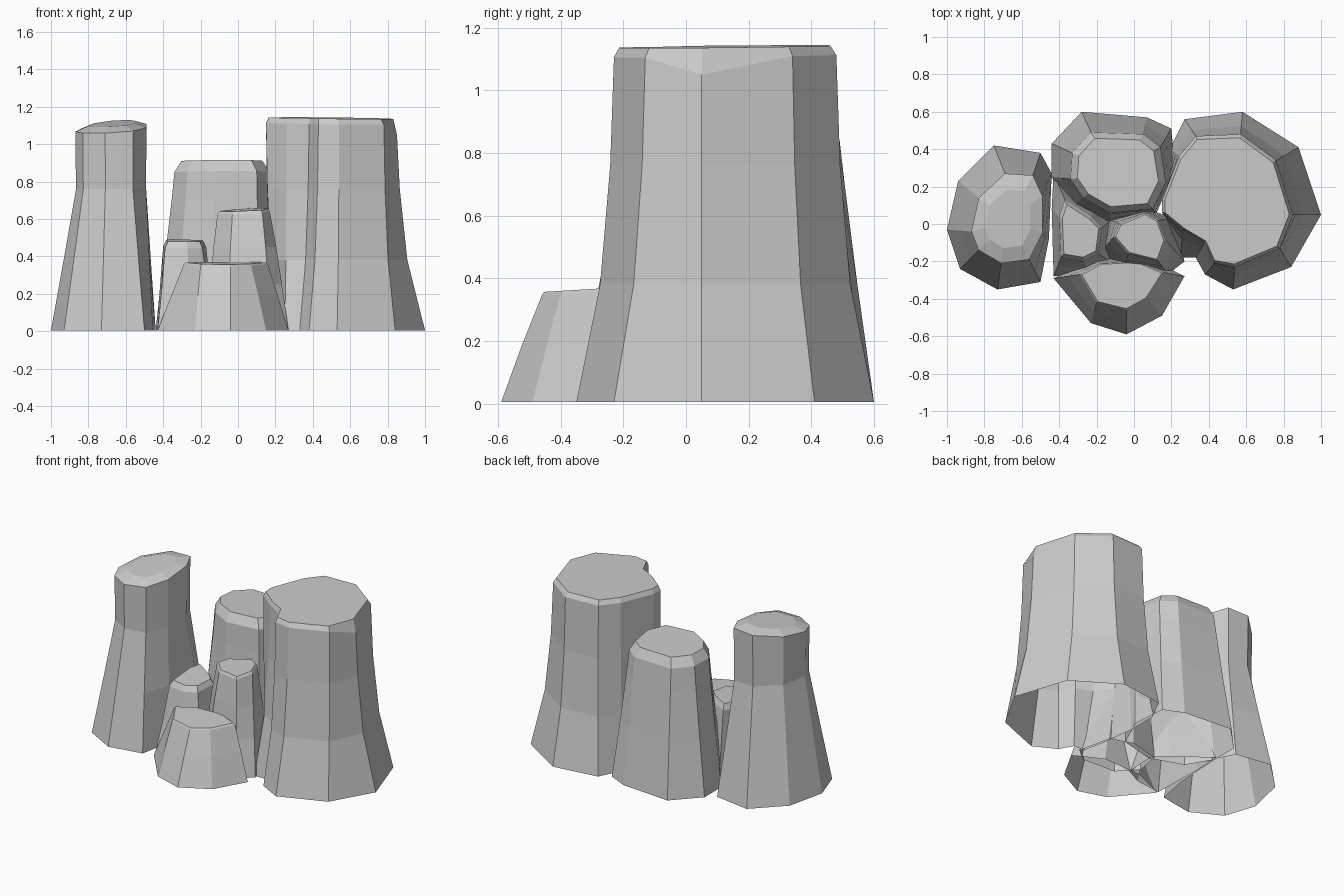
import bpy
import bmesh


def rock_column(name, foot, rim, rim_z, top_z, levels, inset=0.85, tilt=(0, 0), dips=None):
    """Loft an open-bottomed faceted rock from foot outline to rim, then cap it.
    levels = (height, blend from foot to rim); tilt = cap slope in x and y."""
    dips = dips or {}
    n = len(foot)
    cx = sum(p[0] for p in rim) / n
    cy = sum(p[1] for p in rim) / n

    def slope(x, y):
        return tilt[0] * (x - cx) + tilt[1] * (y - cy)

    bm = bmesh.new()
    rings = []
    # side rings
    for z, t in [(0.005, 0)] + levels:
        rings.append([bm.verts.new((a[0] + (b[0] - a[0]) * t,
                                    a[1] + (b[1] - a[1]) * t, z))
                      for a, b in zip(foot, rim)])
    # rim and chamfered top
    rings.append([bm.verts.new((x, y, dips.get(i, rim_z + slope(x, y))))
                  for i, (x, y) in enumerate(rim)])
    top = []
    for x, y in rim:
        x, y = cx + (x - cx) * inset, cy + (y - cy) * inset
        top.append(bm.verts.new((x, y, top_z + slope(x, y))))
    rings.append(top)
    for low, high in zip(rings, rings[1:]):
        for i in range(n):
            j = (i + 1) % n
            bm.faces.new((low[i], low[j], high[j], high[i]))
    bm.faces.new(top)
    # outlines are listed clockwise, so turn the faces outward
    bmesh.ops.reverse_faces(bm, faces=bm.faces[:])
    mesh = bpy.data.meshes.new(name)
    bm.to_mesh(mesh)
    bm.free()
    obj = bpy.data.objects.new(name, mesh)
    bpy.context.collection.objects.link(obj)
    return obj


# tall waisted column on the left
rock_column(
    "left_column",
    [(-1, -.03), (-.94, .23), (-.75, .42), (-.5, .38), (-.44, .27),
     (-.455, -.08), (-.5, -.31), (-.73, -.35), (-.93, -.24)],
    [(-.87, -.04), (-.83, .14), (-.69, .27), (-.54, .26), (-.49, .15),
     (-.49, -.05), (-.56, -.19), (-.71, -.21), (-.83, -.14)],
    1.085, 1.11, [(.38, .52), (.76, 1.03)], .65, (.06, .1))

# rounded column at the back
rock_column(
    "back_column",
    [(-.44, .25), (-.44, .43), (-.28, .6), (.07, .57), (.2, .51),
     (.22, .28), (.12, .06), (-.12, 0), (-.34, .08)],
    [(-.34, .24), (-.33, .38), (-.23, .49), (.05, .48), (.14, .41),
     (.17, .22), (.1, .08), (-.13, .06), (-.27, .14)],
    .85, .91, [(.38, .48), (.7, .85)], .85, (0, -.03))

# broad column on the right, with a recess in its front left side
rock_column(
    "right_column",
    [(.19, .2), (.19, .4), (.27, .56), (.58, .6), (.88, .41), (1, .05),
     (.84, -.23), (.53, -.35), (.38, -.27), (.33, -.18), (.25, -.18), (.22, -.03)],
    [(.15, .13), (.24, .36), (.33, .47), (.57, .48), (.76, .34), (.85, .05),
     (.78, -.13), (.54, -.23), (.43, -.21), (.38, -.1), (.26, -.03), (.15, .06)],
    1.11, 1.14, [(.38, .63), (.76, .9)], .95, (-.01, .01), {5: 1.05})

# low boulder at the front
rock_column(
    "front_boulder",
    [(-.43, -.29), (-.23, -.53), (-.04, -.59), (.15, -.49),
     (.27, -.28), (.08, -.18), (-.2, -.19)][::-1],
    [(-.29, -.27), (-.2, -.42), (-.04, -.46), (.07, -.4),
     (.16, -.26), (.02, -.2), (-.18, -.21)][::-1],
    .355, .365, [(.19, .52)], .95, (0, .06))

# medium stump in the middle
rock_column(
    "middle_stump",
    [(-.17, -.14), (-.14, .03), (.07, .08), (.22, .03), (.27, -.2),
     (.18, -.27), (-.06, -.26)],
    [(-.11, -.07), (-.08, .0), (.06, .06), (.13, .02), (.17, -.09),
     (.13, -.2), (-.03, -.16)],
    .635, .65, [(.25, .35), (.45, .65)], .92, (.06, .06))

# small stump on the left of the middle
rock_column(
    "small_stump",
    [(-.43, -.28), (-.44, .08), (-.43, .27), (-.2, .1), (-.12, .02),
     (-.13, -.2), (-.25, -.26)],
    [(-.39, -.18), (-.4, .04), (-.37, .13), (-.23, .04), (-.17, -.02),
     (-.19, -.16), (-.27, -.2)],
    .45, .485, [(.2, .5)], .85, (0, .05))
